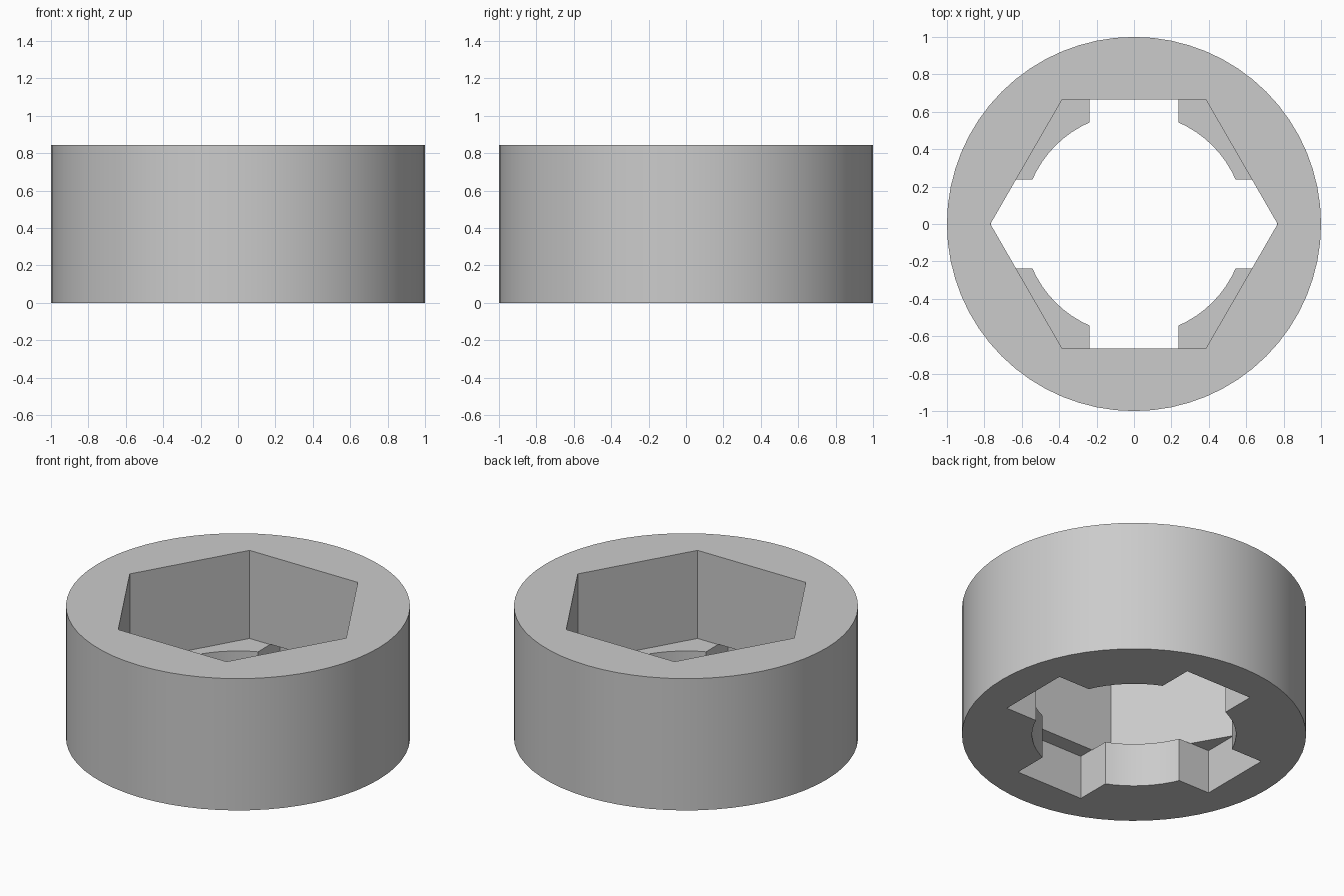
import bpy
import math

HEIGHT, FLOOR = 0.845, 0.28
HOLE_R, HEX_R = 0.593, 0.768
SLOT_HALF, SLOT_END = 0.238, 0.765

if "Cube" in bpy.data.objects:
    bpy.data.objects.remove(bpy.data.objects["Cube"])

grey = bpy.data.materials.new("mid_grey")
grey.use_nodes = True
colour = (0.6, 0.6, 0.6, 1)
grey.diffuse_color = colour
grey.node_tree.nodes["Principled BSDF"].inputs["Base Color"].default_value = colour


def prism(name, sides, radius, z0, z1):
    bpy.ops.mesh.primitive_cylinder_add(
        vertices=sides, radius=radius, depth=z1 - z0, location=(0, 0, (z0 + z1) / 2))
    obj = bpy.context.object
    obj.name = name
    return obj


def block(name, x, y, z0, z1):
    bpy.ops.mesh.primitive_cube_add(size=1, location=(0, 0, (z0 + z1) / 2))
    obj = bpy.context.object
    obj.name = name
    obj.scale = (2 * x, 2 * y, z1 - z0)
    return obj


# Round outer body
body = prism("round_socket_body", 64, 1, 0, HEIGHT)
body.data.materials.append(grey)

# Hexagonal pocket with corners on the x axis
pocket = prism("hex_pocket_cutter", 6, HEX_R, FLOOR, HEIGHT + 0.2)
pocket.rotation_euler.z = math.pi / 6

# Round hole through the floor, and crossed slots running under the walls
hole = prism("round_hole_cutter", 64, HOLE_R, -0.2, FLOOR + 0.2)
slot_x = block("slot_x_cutter", SLOT_END, SLOT_HALF, -0.1, FLOOR + 0.002)
slot_y = block("slot_y_cutter", SLOT_HALF, SLOT_END, -0.1, FLOOR + 0.002)

bpy.context.view_layer.update()
bpy.ops.object.select_all(action="DESELECT")
body.select_set(True)
bpy.context.view_layer.objects.active = body
for cutter in (pocket, hole, slot_x, slot_y):
    cutter.hide_render = True
    mod = body.modifiers.new(cutter.name, "BOOLEAN")
    mod.operation = "DIFFERENCE"
    mod.solver = "EXACT"
    mod.object = cutter
    bpy.ops.object.modifier_apply(modifier=mod.name)
    bpy.data.objects.remove(cutter)

# Smooth round walls, crisp edges
bpy.ops.object.shade_smooth_by_angle(angle=math.radians(25))
